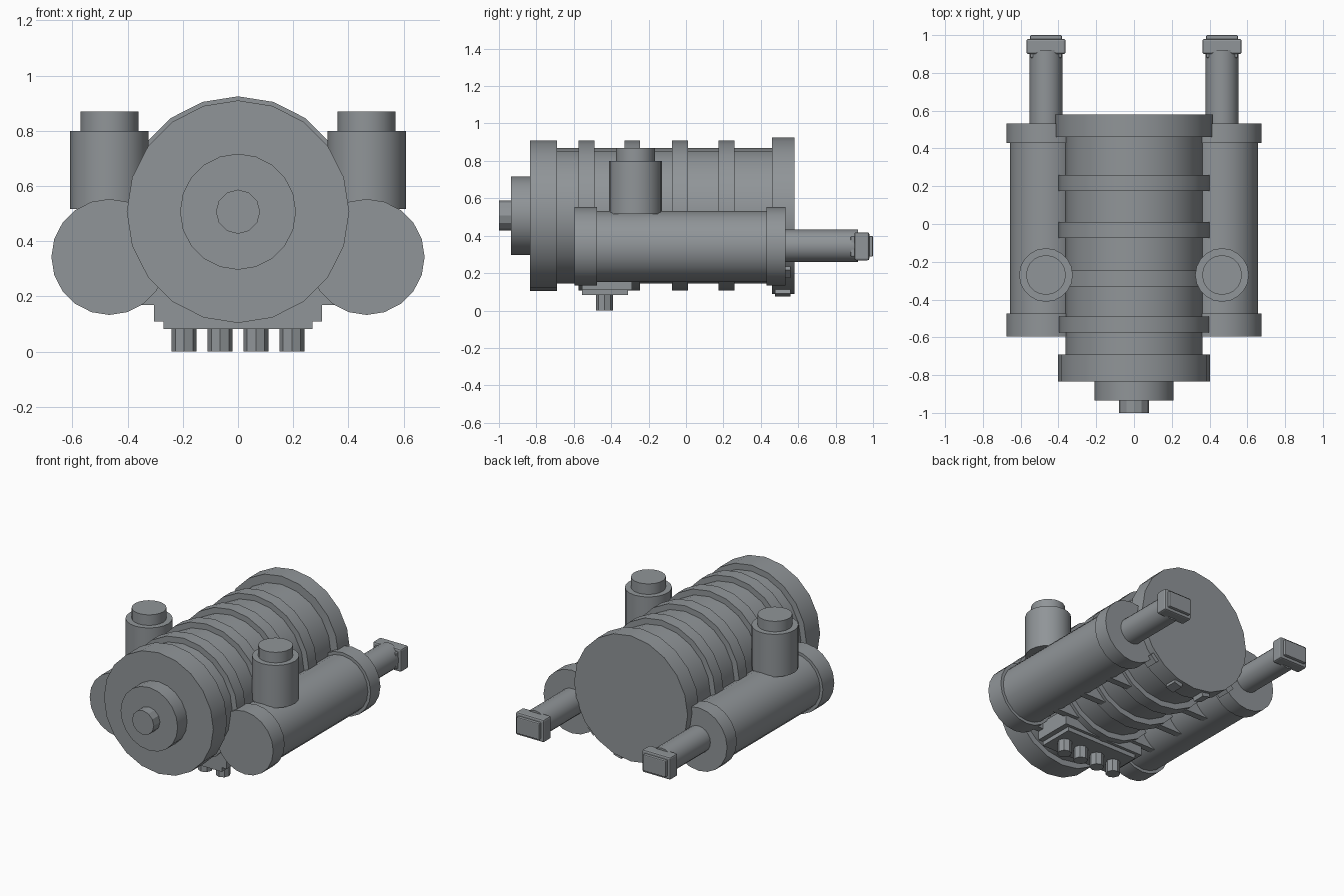
import bpy, math
from mathutils import Vector

if "Cube" in bpy.data.objects:
    bpy.data.objects.remove(bpy.data.objects["Cube"])

# dark grey paint for every part
paint = bpy.data.materials.new("dark_grey")
paint.diffuse_color = (0.28, 0.30, 0.315, 1)
paint.use_nodes = True
paint.node_tree.nodes["Principled BSDF"].inputs["Base Color"].default_value = paint.diffuse_color


def cyl(name, start, length, r, axis='Y', sides=20):
    """Cylinder growing from start along +Y or +Z."""
    d = Vector((0, 1, 0)) if axis == 'Y' else Vector((0, 0, 1))
    rot = (-math.pi / 2, 0, 0) if axis == 'Y' else (0, 0, 0)
    bpy.ops.mesh.primitive_cylinder_add(vertices=sides, radius=r, depth=length,
                                        location=Vector(start) + d * length / 2, rotation=rot)
    o = bpy.context.object
    o.name = name
    o.data.materials.append(paint)
    bpy.ops.object.shade_smooth_by_angle(angle=math.radians(25))
    return o


def box(name, lo, hi, bevel=0, rot_y=0):
    """Box between two corners, optionally bevelled and turned about Y."""
    lo, hi = Vector(lo), Vector(hi)
    bpy.ops.mesh.primitive_cube_add(size=1, location=(lo + hi) / 2, rotation=(0, rot_y, 0))
    o = bpy.context.object
    o.name = name
    o.scale = hi - lo
    bpy.ops.object.transform_apply(location=False, rotation=False, scale=True)
    o.data.materials.append(paint)
    if bevel:
        m = o.modifiers.new("bevel", 'BEVEL')
        m.width = bevel
        m.segments = 2
    return o


# main tank: (name, y start, y end, radius, sides)
ZC = 0.507
for name, y0, y1, r, n in [
        ("front_boss", -1.0, -0.92, 0.08, 12), ("front_cap", -0.935, -0.83, 0.21, 20),
        ("front_flange", -0.835, -0.69, 0.403, 20), ("main_body", -0.70, 0.48, 0.363, 20),
        ("rear_flange", 0.46, 0.58, 0.418, 20)]:
    cyl(name, (0, y0, ZC), y1 - y0, r, sides=n)

# ribs with webs reaching the side cylinders
for y in (-0.575, -0.33, -0.075, 0.175):
    cyl("rib", (0, y, ZC), 0.085, 0.401)
    for s in (-1, 1):
        box("rib_web", (s * 0.31 - 0.09, y + 0.02, 0.17), (s * 0.31 + 0.09, y + 0.065, 0.32))

# small lugs under the rear flange
for deg in (-45, -15, 15, 45):
    a = math.radians(deg)
    x, z = 0.415 * math.sin(a), ZC - 0.415 * math.cos(a)
    box("flange_lug", (x - 0.03, 0.475, z - 0.025), (x + 0.03, 0.56, z + 0.025), rot_y=-a)

# side cylinders, rods and vertical canisters
for s in (-1, 1):
    x, z = s * 0.466, 0.343
    cyl("side_body", (x, -0.48, z), 0.92, 0.19)
    cyl("side_front_flange", (x, -0.595, z), 0.12, 0.21)
    cyl("side_rear_flange", (x, 0.43, z), 0.103, 0.21)
    cyl("rod", (x, 0.52, z + 0.002), 0.40, 0.087)
    box("rod_end", (x - 0.104, 0.90, z - 0.075), (x + 0.104, 0.98, z + 0.075), 0.01)
    box("rod_tip", (x - 0.084, 0.88, z - 0.055), (x + 0.084, 1.0, z + 0.055), 0.006)
    cyl("canister", (x, -0.27, 0.517), 0.283, 0.142, 'Z')
    cyl("canister_cap", (x, -0.27, 0.79), 0.08, 0.105, 'Z')

# manifold with four ports
box("manifold_block", (-0.305, -0.555, 0.11), (0.305, -0.29, 0.22))
box("manifold_plate", (-0.27, -0.555, 0.082), (0.27, -0.31, 0.12))
for x in (-0.195, -0.065, 0.065, 0.195):
    cyl("port", (x, -0.435, 0), 0.1, 0.045, 'Z', 8)
